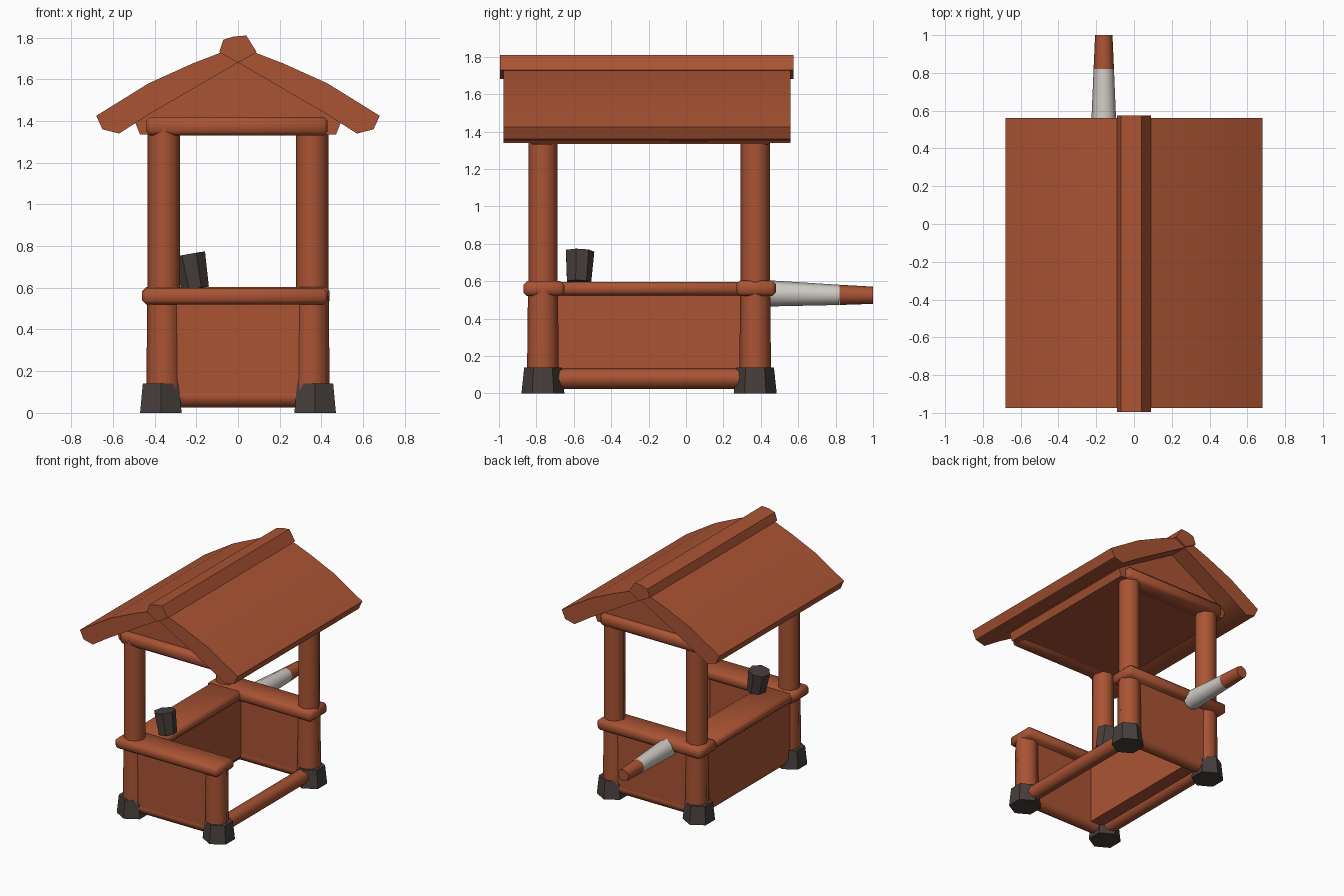
import bpy, bmesh, math
from mathutils import Vector

if "Cube" in bpy.data.objects:
    bpy.data.objects.remove(bpy.data.objects["Cube"])


def material(name, rgb):
    m = bpy.data.materials.new(name)
    m.diffuse_color = (*rgb, 1)
    m.use_nodes = True
    m.node_tree.nodes["Principled BSDF"].inputs["Base Color"].default_value = m.diffuse_color
    return m


WOOD = material("red_brown_wood", (0.40, 0.088, 0.034))
STONE = material("dark_stone", (0.062, 0.048, 0.044))
PALE = material("pale_grey", (0.62, 0.59, 0.55))


def finish(name, bm, mat, smooth=True):
    bmesh.ops.recalc_face_normals(bm, faces=bm.faces)
    me = bpy.data.meshes.new(name)
    bm.to_mesh(me)
    bm.free()
    ob = bpy.data.objects.new(name, me)
    bpy.context.collection.objects.link(ob)
    me.materials.append(mat)
    if smooth:
        bpy.ops.object.select_all(action='DESELECT')
        ob.select_set(True)
        bpy.context.view_layer.objects.active = ob
        bpy.ops.object.shade_smooth_by_angle(angle=math.radians(50))
    return ob


def rod(name, a, b, r1, r2, mat=WOOD, sides=8, smooth=True):
    """Tapered round bar from point a to point b."""
    a, b = Vector(a), Vector(b)
    bm = bmesh.new()
    bmesh.ops.create_cone(bm, cap_ends=True, segments=sides, radius1=r1,
                          radius2=r2, depth=(b - a).length)
    bmesh.ops.rotate(bm, verts=bm.verts, matrix=Vector((0, 0, 1)).rotation_difference(b - a).to_matrix())
    bmesh.ops.translate(bm, verts=bm.verts, vec=(a + b) / 2)
    return finish(name, bm, mat, smooth)


def box(name, lo, hi, bevel=0.0):
    """Axis-aligned plank between two corners."""
    bm = bmesh.new()
    bmesh.ops.create_cube(bm, size=1)
    for v in bm.verts:
        v.co = [lo[i] if v.co[i] < 0 else hi[i] for i in range(3)]
    if bevel:
        bmesh.ops.bevel(bm, geom=bm.edges[:], offset=bevel, segments=1, affect='EDGES')
    return finish(name, bm, WOOD)


def prism(name, profile, y0, y1):
    """Extrude an x/z outline along y."""
    bm = bmesh.new()
    f = bm.faces.new([bm.verts.new((x, y0, z)) for x, z in profile])
    ext = bmesh.ops.extrude_face_region(bm, geom=[f])
    bmesh.ops.translate(bm, vec=(0, y1 - y0, 0),
                        verts=[g for g in ext["geom"] if isinstance(g, bmesh.types.BMVert)])
    return finish(name, bm, WOOD)


X, YF, YB = 0.355, -0.765, 0.37
corners = {"front_left": (-X, YF), "front_right": (X, YF),
           "back_left": (-X, YB), "back_right": (X, YB)}

# Stone feet and posts; the front right corner has only a short post
for name, (x, y) in corners.items():
    fx, fy = x + math.copysign(0.015, x), y
    rod(name + "_foot", (fx, fy, 0), (fx, fy, 0.14), 0.115, 0.1, STONE, 6, False)
    rod(name + "_lower_post", (x, y, 0.1), (x, y, 0.56), 0.085, 0.08)
    if name != "front_right":
        rod(name + "_upper_post", (x, y, 0.56), (x, y, 1.38), 0.078, 0.078)

# Round beams around the base
for name, p, q in (("front", "front_left", "front_right"), ("back", "back_left", "back_right"),
                   ("left", "front_left", "back_left"), ("right", "front_right", "back_right")):
    rod(name + "_base_beam", (*corners[p], 0.08), (*corners[q], 0.08), 0.055, 0.055)

# Low walls on three sides; the left one is a deep counter body
box("front_wall", (-X, YF - 0.05, 0.08), (X, YF + 0.05, 0.56))
box("back_wall", (-X, YB - 0.05, 0.08), (X, YB + 0.05, 0.56))
box("left_wall", (-X - 0.05, YF, 0.07), (-0.2, YB, 0.56))

# Counter planks on top of the walls
box("front_counter", (-0.46, -0.87, 0.52), (0.43, -0.65, 0.60), 0.02)
box("back_counter", (-0.46, 0.27, 0.52), (0.44, 0.48, 0.605), 0.02)
box("left_counter", (-0.45, -0.80, 0.525), (-0.17, 0.42, 0.597), 0.02)

# Beams under the roof
box("front_top_beam", (-0.44, -0.84, 1.33), (0.43, -0.70, 1.42), 0.02)
box("back_top_beam", (-0.44, 0.30, 1.33), (0.43, 0.46, 1.42), 0.02)

# Closed gable with a flat ceiling, flush with the beams
prism("gable_core", [(-0.47, 1.335), (0.47, 1.335), (0.5, 1.41), (0, 1.71), (-0.5, 1.41)],
      -0.79, 0.42)

# Two roof slopes and the ridge log
slope = [(0, 1.76), (0.22, 1.675), (0.43, 1.58), (0.68, 1.425),
         (0.65, 1.36), (0.57, 1.34), (0.43, 1.43), (0, 1.68)]
for side, s in (("left", -1), ("right", 1)):
    prism(side + "_roof_slope", [(s * x, z) for x, z in slope], -0.975, 0.56)
prism("ridge_log", [(-0.07, 1.79), (-0.02, 1.805), (0.04, 1.81), (0.09, 1.73),
                    (0.0, 1.68), (-0.09, 1.73)], -0.995, 0.575)

# Cup on the left counter
rod("cup", (-0.205, -0.575, 0.595), (-0.235, -0.57, 0.76), 0.068, 0.08, STONE, 7, False)

# Pale bar with a wooden grip sticking out of the back
rod("bar_shaft", (-0.16, 0.44, 0.535), (-0.16, 0.82, 0.527), 0.07, 0.054, PALE)
rod("bar_grip", (-0.16, 0.82, 0.527), (-0.16, 1.0, 0.525), 0.054, 0.046)
